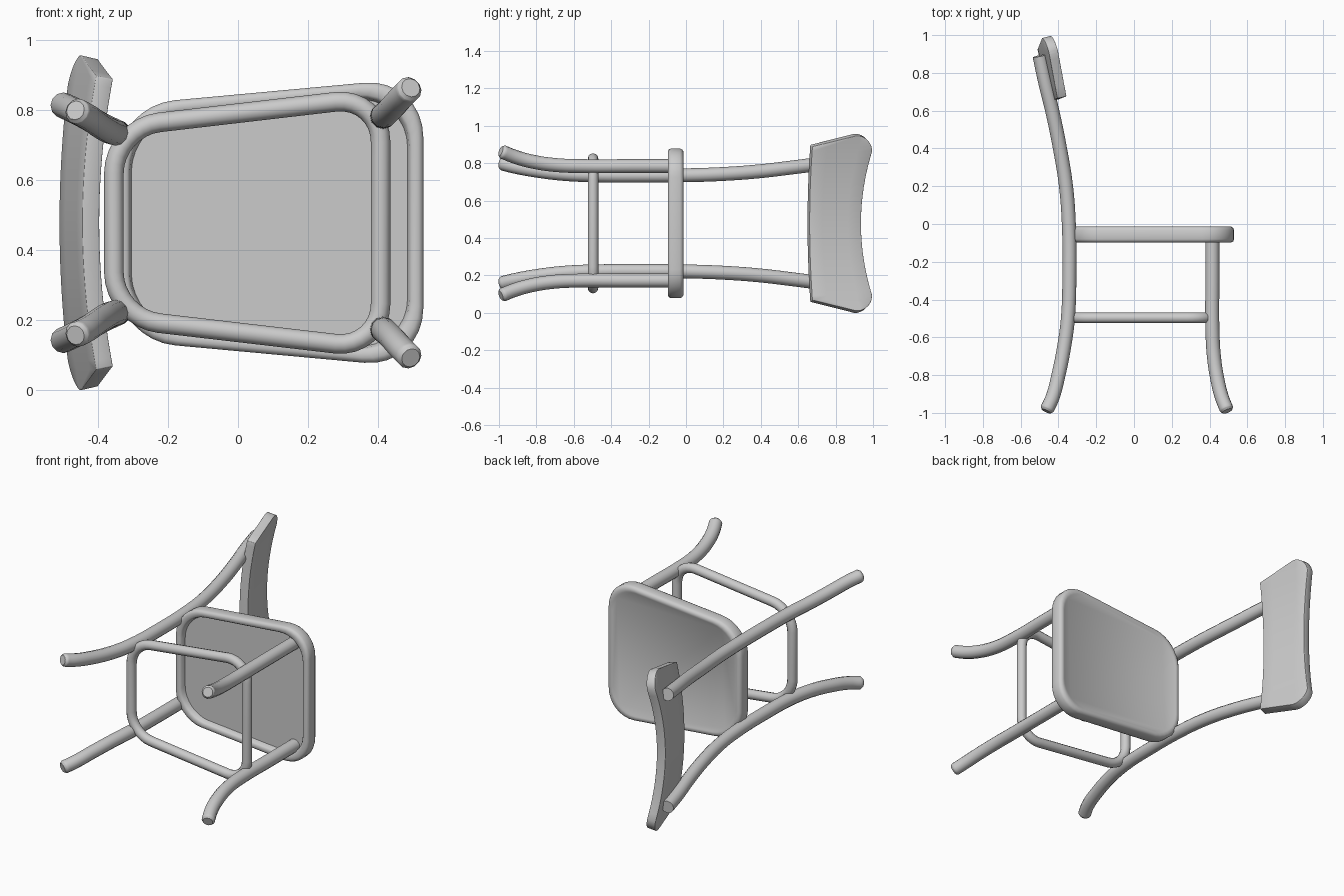
import bpy, bmesh, math
from mathutils import Vector

if "Cube" in bpy.data.objects:
    bpy.data.objects.remove(bpy.data.objects["Cube"])

C = 0.478  # middle of the chair's width; the chair lies on its side, its top towards +y

grey = bpy.data.materials.new("light grey")
grey.use_nodes = True
COL = (0.6, 0.6, 0.6, 1)
grey.diffuse_color = COL
grey.node_tree.nodes["Principled BSDF"].inputs["Base Color"].default_value = COL


def finish(obj, angle=40):
    """Select the object, convert to a mesh, smooth it and colour it."""
    bpy.ops.object.select_all(action="DESELECT")
    obj.select_set(True)
    bpy.context.view_layer.objects.active = obj
    bpy.ops.object.convert(target="MESH")
    obj = bpy.context.object
    obj.data.materials.clear()
    obj.data.materials.append(grey)
    bpy.ops.object.shade_smooth_by_angle(angle=math.radians(angle))
    return obj


def tube(name, points, radius, closed=False):
    """Round bar along a path; open bars get softened ends."""
    cu = bpy.data.curves.new(name, "CURVE")
    cu.dimensions = "3D"
    cu.bevel_depth = radius
    cu.bevel_resolution = 4
    cu.use_fill_caps = True
    cu.resolution_u = 6
    if closed:
        sp = cu.splines.new("POLY")
        sp.points.add(len(points) - 1)
        for p, co in zip(sp.points, points):
            p.co = (*co, 1)
        sp.use_cyclic_u = True
    else:
        sp = cu.splines.new("BEZIER")
        pts = [Vector(p) for p in points]
        tip = pts[-1] + (pts[-1] - pts[-2]).normalized() * 0.012
        pts.append(tip)
        sp.bezier_points.add(len(pts) - 1)
        for p, co in zip(sp.bezier_points, pts):
            p.co = co
            p.handle_left_type = p.handle_right_type = "AUTO"
        sp.bezier_points[-1].radius = 0.75
    obj = bpy.data.objects.new(name, cu)
    bpy.context.collection.objects.link(obj)
    return finish(obj, 50)


def rounded(corners, d, n=8):
    """Polygon in (x, z) with each corner replaced by a smooth arc of reach d."""
    out = []
    for i, c in enumerate(corners):
        p = Vector(c)
        a = p + (Vector(corners[i - 1]) - p).normalized() * d
        b = p + (Vector(corners[(i + 1) % len(corners)]) - p).normalized() * d
        ha, hb = a.lerp(p, 0.55), b.lerp(p, 0.55)
        for k in range(n + 1):
            t = k / n
            out.append(a * (1 - t) ** 3 + ha * 3 * t * (1 - t) ** 2
                       + hb * 3 * t * t * (1 - t) + b * t ** 3)
    return out


def trapezoid(back_x, front_x, back_half, front_half):
    return [(back_x, -back_half), (front_x, -front_half),
            (front_x, front_half), (back_x, back_half)]


# Legs: paths as (x, y, distance from the middle)
FRONT_LEG = [(0.415, -0.05, 0.306), (0.415, -0.3, 0.306), (0.415, -0.55, 0.306),
             (0.423, -0.7, 0.312), (0.443, -0.83, 0.332), (0.466, -0.92, 0.358),
             (0.490, -0.98, 0.382)]
BACK_POST = [(-0.500, 0.89, 0.336), (-0.470, 0.75, 0.322), (-0.433, 0.6, 0.303),
             (-0.392, 0.4, 0.279), (-0.360, 0.2, 0.264), (-0.345, 0.0, 0.257),
             (-0.342, -0.25, 0.255), (-0.350, -0.5, 0.257), (-0.370, -0.65, 0.264),
             (-0.400, -0.8, 0.282), (-0.432, -0.92, 0.304), (-0.460, -0.98, 0.319)]
for side, s in (("upper", 1), ("lower", -1)):
    tube(f"front_leg_{side}", [(x, y, C + s * w) for x, y, w in FRONT_LEG], 0.037)
    tube(f"back_post_{side}", [(x, y, C + s * w) for x, y, w in BACK_POST], 0.037)

# Stretcher ring joining the four legs
ring = rounded(trapezoid(-0.355, 0.408, 0.272, 0.361), 0.13)
tube("stretcher_ring", [(p.x, -0.497, C + p.y) for p in ring], 0.028, closed=True)

# Seat: rim with soft edges and a panel recessed on the underside
outline = rounded(trapezoid(-0.35, 0.53, 0.335, 0.416), 0.17)
PROFILE = [(0.045, -0.062), (0.040, -0.088), (0.033, -0.096), (0.014, -0.097),
           (0.004, -0.091), (0.0, -0.080), (0.0, -0.032), (0.005, -0.021),
           (0.015, -0.014), (0.030, -0.014), (0.036, -0.018)]
bm = bmesh.new()
loops = []
for inset, y in PROFILE:
    kx, kz = 1 - inset / 0.44, 1 - inset / 0.38
    loops.append([bm.verts.new((0.09 + (p.x - 0.09) * kx, y, C + p.y * kz)) for p in outline])
for a, b in zip(loops, loops[1:]):
    for i in range(len(a)):
        j = (i + 1) % len(a)
        bm.faces.new((a[i], a[j], b[j], b[i]))
bm.faces.new(loops[0])
bm.faces.new(loops[-1])
bmesh.ops.recalc_face_normals(bm, faces=bm.faces)
me = bpy.data.meshes.new("seat")
bm.to_mesh(me)
bm.free()
seat = bpy.data.objects.new("seat", me)
bpy.context.collection.objects.link(seat)
finish(seat, 50)


# Backrest: curved slat with a dipped top edge and flared ends
def low(s):
    return 0.655 + 0.015 * (s / 0.415) ** 2 if s <= 0.415 else 0.67 + (s - 0.415) * 4.0


def high(s):
    if s <= 0.39:
        return 0.93 + 0.06 * (s / 0.39) ** 2
    return 0.905 + math.sqrt(max(0.085 ** 2 - (s - 0.39) ** 2, 0))


half = [0.039 * i for i in range(11)] + [0.415, 0.43, 0.445, 0.457, 0.466, 0.473]
columns = [-s for s in half[:0:-1]] + half
bm = bmesh.new()
grid = []
for s in columns:
    y0, y1 = low(abs(s)), high(abs(s))
    col = []
    for k in range(5):
        y = y0 + (y1 - y0) * k / 4
        x = -0.422 - 0.24 * (y - 0.66) + 0.055 * (s / 0.47) ** 2
        col.append(bm.verts.new((x, y, C + s)))
    grid.append(col)
for a, b in zip(grid, grid[1:]):
    for k in range(4):
        bm.faces.new((a[k], a[k + 1], b[k + 1], b[k]))
bmesh.ops.recalc_face_normals(bm, faces=bm.faces)
me = bpy.data.meshes.new("backrest")
bm.to_mesh(me)
bm.free()
back = bpy.data.objects.new("backrest", me)
bpy.context.collection.objects.link(back)
sol = back.modifiers.new("thickness", "SOLIDIFY")
sol.thickness = 0.05
sol.offset = 0
bev = back.modifiers.new("soft edges", "BEVEL")
bev.width = 0.01
bev.segments = 2
bev.limit_method = "ANGLE"
bev.angle_limit = math.radians(50)
finish(back, 45)
